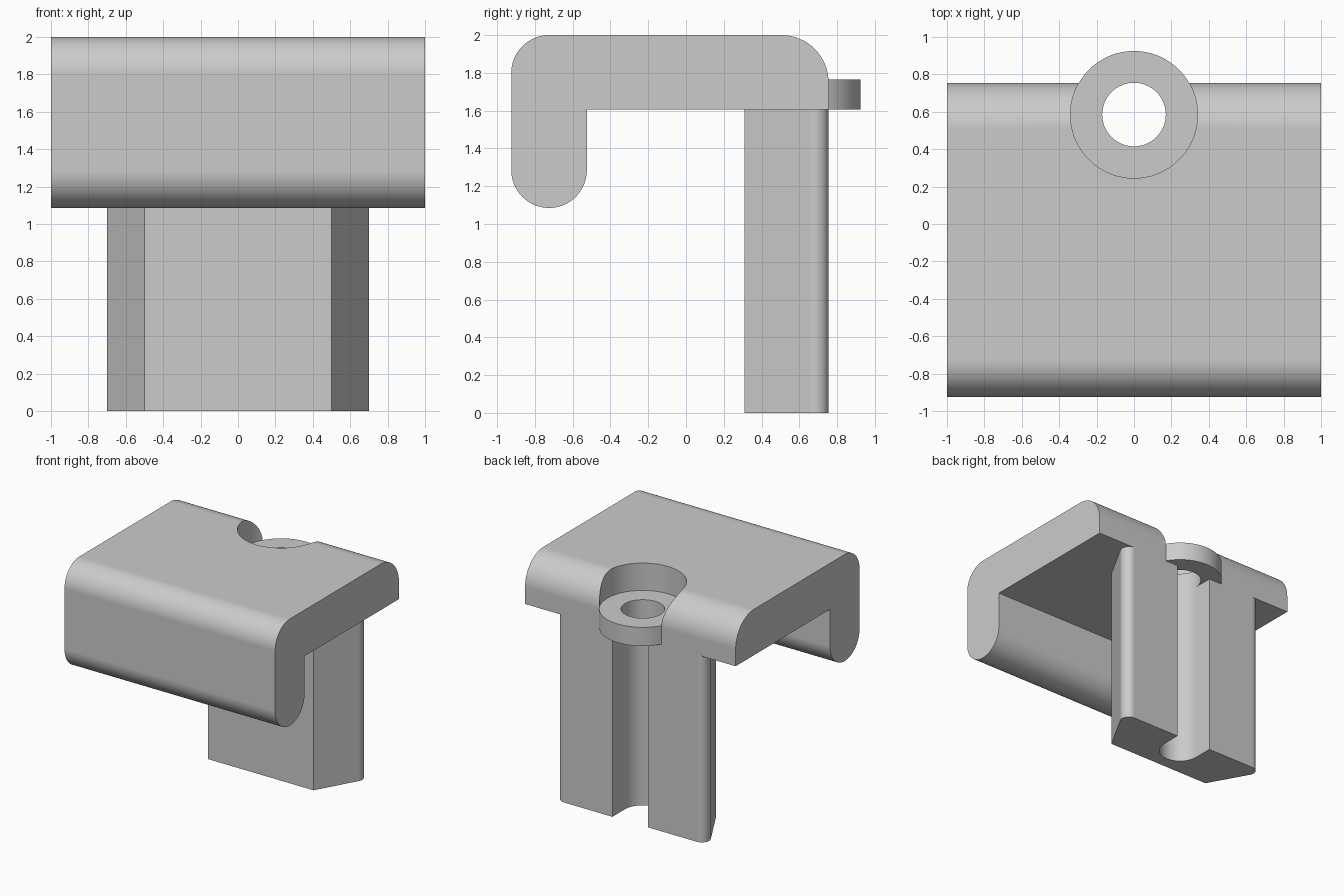
import bpy, bmesh, math

cube = bpy.data.objects.get("Cube")
if cube:
    bpy.data.objects.remove(cube, do_unlink=True)

grey = bpy.data.materials.new("plain grey")
grey.use_nodes = True
colour = (0.6, 0.6, 0.6, 1)
grey.diffuse_color = colour
grey.node_tree.nodes["Principled BSDF"].inputs["Base Color"].default_value = colour

HOLE_Y = 0.585      # axis of the screw hole
BACK = 0.755        # back face of plate and leg
UNDER = 1.605       # underside of the plate
HOLE_R, RING_R = 0.17, 0.34


def arc(cx, cy, r, start, end, steps=16):
    angles = [math.radians(start + (end - start) * i / steps) for i in range(steps + 1)]
    return [(cx + r * math.cos(a), cy + r * math.sin(a)) for a in angles]


def prism(name, points, low, high, along_x=False):
    """Extrude a closed outline along z, or a (y, z) outline along x."""
    bm = bmesh.new()
    place = (lambda p: (low, p[0], p[1])) if along_x else (lambda p: (p[0], p[1], low))
    face = bm.faces.new([bm.verts.new(place(p)) for p in points])
    result = bmesh.ops.extrude_face_region(bm, geom=[face])
    shift = (high - low, 0, 0) if along_x else (0, 0, high - low)
    moved = [v for v in result["geom"] if isinstance(v, bmesh.types.BMVert)]
    bmesh.ops.translate(bm, verts=moved, vec=shift)
    bmesh.ops.recalc_face_normals(bm, faces=bm.faces[:])
    mesh = bpy.data.meshes.new(name)
    bm.to_mesh(mesh)
    bm.free()
    mesh.materials.append(grey)
    obj = bpy.data.objects.new(name, mesh)
    bpy.context.collection.objects.link(obj)
    return obj


def select(obj):
    bpy.ops.object.select_all(action="DESELECT")
    obj.select_set(True)
    bpy.context.view_layer.objects.active = obj


def cut(obj, cutter):
    mod = obj.modifiers.new("cut", "BOOLEAN")
    mod.operation = "DIFFERENCE"
    mod.solver = "EXACT"
    mod.object = cutter
    select(obj)
    bpy.ops.object.modifier_apply(modifier=mod.name)
    bpy.data.objects.remove(cutter, do_unlink=True)


def finish(obj):
    select(obj)
    bpy.ops.object.shade_smooth_by_angle(angle=math.radians(25))
    obj.modifiers.new("flat normals", "WEIGHTED_NORMAL").keep_sharp = True


def cylinder(name, radius, low, high):
    return prism(name, arc(0, HOLE_Y, radius, 0, 360, 72)[:-1], low, high)


# Plate with a rounded lip hanging at the front
profile = (
    [(BACK, UNDER)]
    + arc(0.505, 1.75, 0.25, 0, 90)
    + arc(-0.725, 1.8, 0.2, 90, 180)
    + arc(-0.725, 1.285, 0.2, 180, 360, 32)
    + [(-0.525, UNDER)]
)
plate = prism("hooked_plate", profile, -1, 1, along_x=True)
cut(plate, cylinder("recess_cutter", RING_R, 1.4, 2.2))
finish(plate)

# Screw ring seated in the recess
ring = cylinder("screw_ring", RING_R, UNDER, 1.765)
cut(ring, cylinder("hole_cutter", HOLE_R, 1.4, 2.0))
finish(ring)

# Tapered leg with rounded back corners and an open screw channel
half = [(0.5, 0.31)] + arc(0.63, BACK - 0.07, 0.07, -29.3, 90, 12) + [(HOLE_R, BACK)]
channel = arc(0, HOLE_Y, HOLE_R, 0, -180, 36)
mirrored = [(-x, y) for x, y in reversed(half)]
finish(prism("leg", half + channel + mirrored, 0, UNDER))
